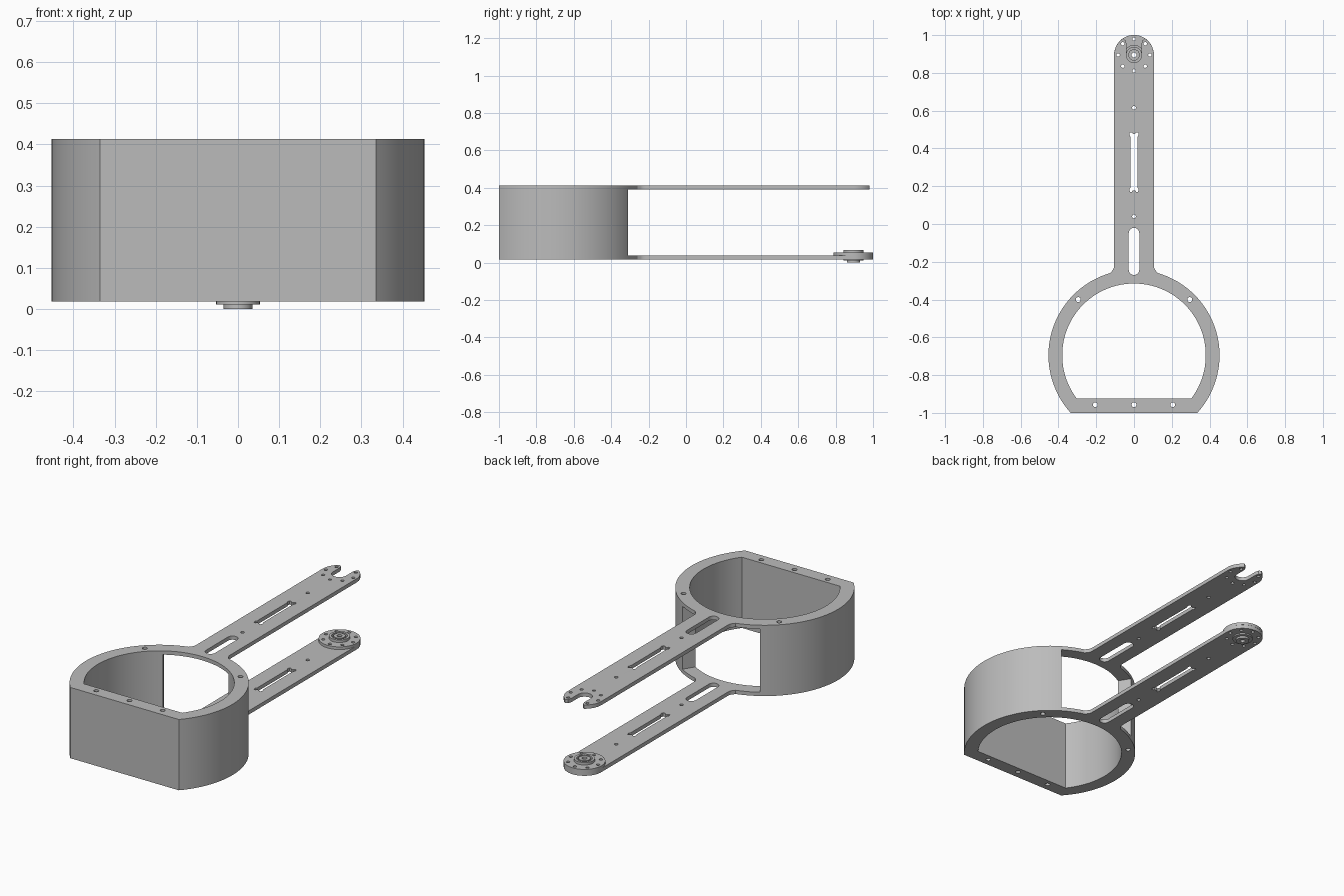
import bpy, bmesh
from math import sin, cos, tan, pi, radians, asin, acos, sqrt

if "Cube" in bpy.data.objects:
    bpy.data.objects.remove(bpy.data.objects["Cube"])

grey = bpy.data.materials.new("plain grey")
grey.diffuse_color = (0.5, 0.5, 0.5, 1)
grey.use_nodes = True
grey.node_tree.nodes["Principled BSDF"].inputs["Base Color"].default_value = grey.diffuse_color

RING_Y, R_OUT, R_IN = -0.695, 0.453, 0.38
TIP_Y, ARM = 0.895, 0.105
Z0, Z1, PLATE = 0.018, 0.413, 0.021


def arc(cx, cy, r, a0, a1, n):
    return [(cx + r * cos(a0 + (a1 - a0) * i / n), cy + r * sin(a0 + (a1 - a0) * i / n))
            for i in range(n + 1)]


def circle(cx, cy, r, n=20):
    return arc(cx, cy, r, 0, 2 * pi, n)[:-1]


def slot(y0, y1, w):
    return arc(0, y1 - w, w, 0, pi, 12) + arc(0, y0 + w, w, pi, 2 * pi, 12)


def plate(name, loops, z0, z1):
    """Extrude a filled outline with holes between two heights."""
    cu = bpy.data.curves.new(name, 'CURVE')
    cu.dimensions, cu.fill_mode = '2D', 'BOTH'
    cu.extrude = (z1 - z0) / 2
    for pts in loops:
        sp = cu.splines.new('POLY')
        sp.points.add(len(pts) - 1)
        for p, (x, y) in zip(sp.points, pts):
            p.co = (x, y, 0, 1)
        sp.use_cyclic_u = True
    tmp = bpy.data.objects.new(name + "_outline", cu)
    bpy.context.collection.objects.link(tmp)
    bpy.context.view_layer.update()
    me = bpy.data.meshes.new_from_object(tmp.evaluated_get(bpy.context.evaluated_depsgraph_get()))
    bpy.data.objects.remove(tmp)
    bm = bmesh.new()
    bm.from_mesh(me)
    bmesh.ops.remove_doubles(bm, verts=bm.verts, dist=1e-5)
    bmesh.ops.translate(bm, verts=bm.verts, vec=(0, 0, (z0 + z1) / 2))
    bmesh.ops.recalc_face_normals(bm, faces=bm.faces)
    bm.to_mesh(me)
    bm.free()
    me.materials.clear()
    me.materials.append(grey)
    ob = bpy.data.objects.new(name, me)
    bpy.context.collection.objects.link(ob)
    return ob


def smooth(ob):
    bpy.ops.object.select_all(action='DESELECT')
    ob.select_set(True)
    bpy.context.view_layer.objects.active = ob
    bpy.ops.object.shade_smooth_by_angle(angle=radians(30))


# Outline: flat-fronted ring with a long round-ended arm
right = arc(0, RING_Y, R_OUT, asin(-0.305 / R_OUT), acos(0.125 / R_OUT), 40)
right += [(0.112, -0.243), (0.106, -0.232), (ARM, -0.215)]
outline = right + arc(0, TIP_Y, ARM, 0, pi, 32) + [(-x, y) for x, y in reversed(right)]

# Ring opening with flat front
a = asin(-0.23 / R_IN)
opening = arc(0, RING_Y, R_IN, a, pi - a, 72)

# Screw holes, arm slots and the hole circle at the tip
holes = [circle(x, -0.957, 0.013) for x in (-0.205, 0, 0.205)]
holes += [circle(x, -0.4, 0.013) for x in (-0.295, 0.295)]
holes += [circle(0, y, 0.01) for y in (0.04, 0.615)]
holes.append(slot(-0.27, -0.02, 0.028))
dogbone = [(0.018, 0.195), (0.024, 0.185), (0.022, 0.17), (0.012, 0.17), (0.006, 0.178)]
dogbone += [(-x, y) for x, y in reversed(dogbone)]
holes.append(dogbone + [(x, 0.655 - y) for x, y in reversed(dogbone)])
tip_holes = [circle(0.084 * cos(k * pi / 4), TIP_Y + 0.084 * sin(k * pi / 4), 0.009, 14)
             for k in range(8)]
bore = circle(0, TIP_Y, 0.013)

body = plate("ring_body_with_arms", [outline, opening] + holes + tip_holes + [bore], Z0, Z1)

# Cutter for the open back between the upper and lower plates
t = -0.695 + 0.5 / tan(radians(32))
gap = plate("gap_cutter", [[(0, RING_Y), (0.5, t), (0.5, 1.2), (-0.5, 1.2), (-0.5, t)]],
            Z0 + PLATE, Z1 - PLATE)
# Cutter for the fork notch in the upper arm
notch = plate("fork_cutter", [arc(0, TIP_Y, 0.04, pi, 2 * pi, 20) +
                              [(0.04, 0.955), (0.046, 0.973), (0.06, 0.983), (0.09, 1.1),
                               (-0.09, 1.1), (-0.06, 0.983), (-0.046, 0.973), (-0.04, 0.955)]],
              0.3, 0.5)
for cutter in (gap, notch):
    m = body.modifiers.new(cutter.name, 'BOOLEAN')
    m.operation, m.object, m.solver = 'DIFFERENCE', cutter, 'EXACT'
bpy.context.view_layer.update()
cut = bpy.data.meshes.new_from_object(body.evaluated_get(bpy.context.evaluated_depsgraph_get()))
body.modifiers.clear()
body.data = cut
for cutter in (gap, notch):
    bpy.data.objects.remove(cutter)
smooth(body)

# Pivot disc and stepped hub on the lower arm tip
disc = circle(0, TIP_Y, 0.1055, 64)
smooth(plate("pivot_disc", [disc, bore] + tip_holes, Z0 + PLATE, 0.054))
smooth(plate("hub_collar", [circle(0, TIP_Y, 0.053, 40), circle(0, TIP_Y, 0.04, 40)], 0.054, 0.068))
smooth(plate("hub_core", [circle(0, TIP_Y, 0.03, 40), bore], 0.054, 0.068))
smooth(plate("lower_flange", [circle(0, TIP_Y, 0.053, 40), bore], 0.011, Z0))
smooth(plate("lower_hub", [circle(0, TIP_Y, 0.035, 40), bore], 0, 0.011))
